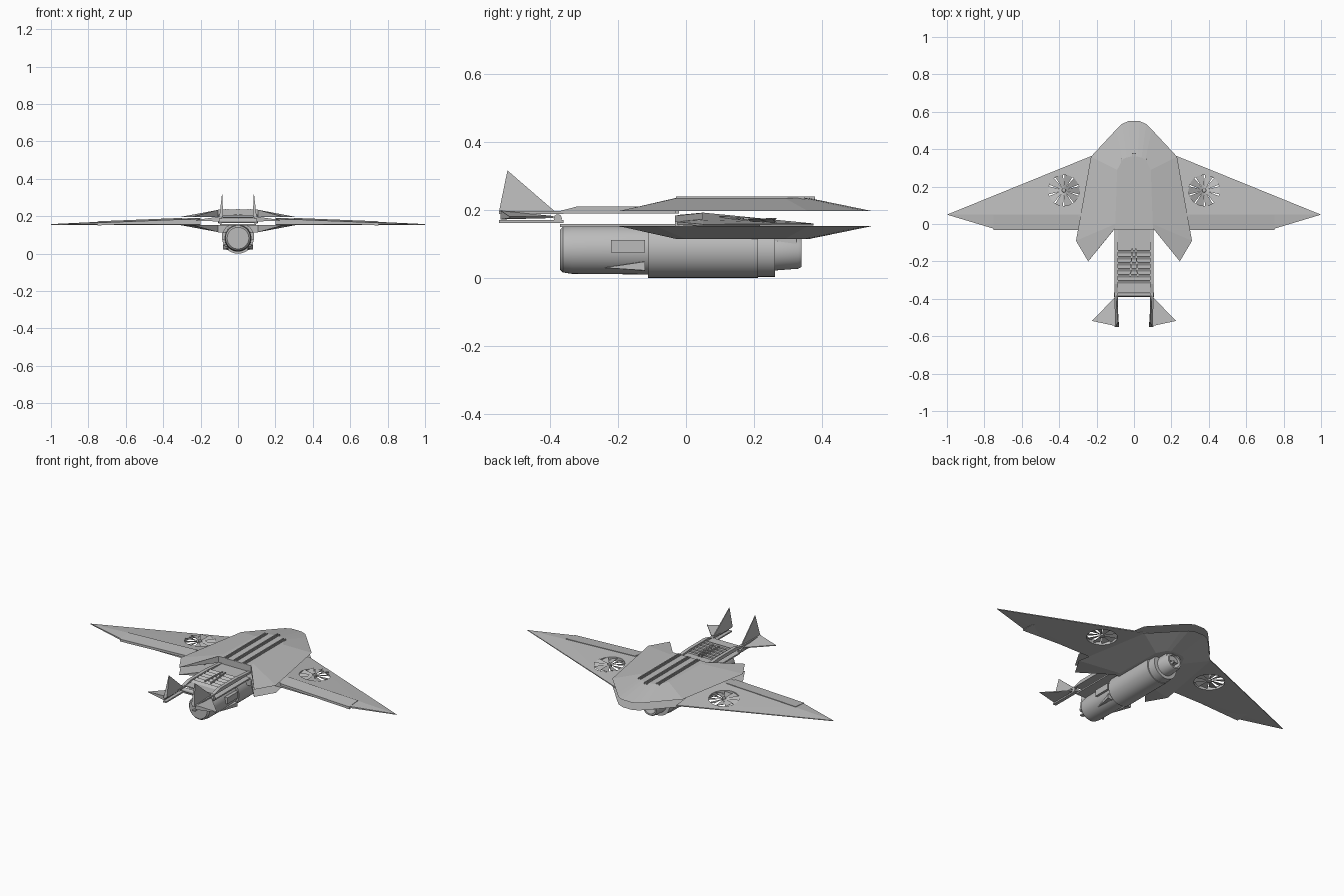
import bpy, bmesh, math
from mathutils import Vector, Matrix

cube = bpy.data.objects.get("Cube")
if cube:
    bpy.data.objects.remove(cube, do_unlink=True)

grey = bpy.data.materials.new("airframe_grey")
grey.use_nodes = True
colour = (0.5, 0.5, 0.5, 1)
grey.diffuse_color = colour
grey.node_tree.nodes["Principled BSDF"].inputs["Base Color"].default_value = colour


def finish(name, bm, mirror=False, smooth=False):
    """Turn a bmesh into a named object."""
    bmesh.ops.recalc_face_normals(bm, faces=bm.faces)
    me = bpy.data.meshes.new(name)
    bm.to_mesh(me)
    bm.free()
    me.materials.append(grey)
    if smooth:
        for p in me.polygons:
            p.use_smooth = True
        me.set_sharp_from_angle(angle=math.radians(35))
    ob = bpy.data.objects.new(name, me)
    bpy.context.collection.objects.link(ob)
    if mirror:
        ob.modifiers.new("mirror", "MIRROR").use_mirror_merge = False
    return ob


def hull(name, points, mirror=True):
    """Convex solid around a few corner points."""
    bm = bmesh.new()
    vs = [bm.verts.new(p) for p in points]
    bmesh.ops.convex_hull(bm, input=vs)
    bmesh.ops.dissolve_limit(bm, angle_limit=0.01, verts=bm.verts, edges=bm.edges)
    return finish(name, bm, mirror)


def box(name, x, y, z, mirror=True):
    return hull(name, [(a, b, c) for a in x for b in y for c in z], mirror)


def loft(bm, rings, caps=True):
    rows = [[bm.verts.new(p) for p in r] for r in rings]
    n = len(rows[0])
    for a, b in zip(rows, rows[1:]):
        for i in range(n):
            j = (i + 1) % n
            bm.faces.new((a[i], a[j], b[j], b[i]))
    if caps:
        bm.faces.new(rows[0])
        bm.faces.new(rows[-1])


def revolve(name, profile, cz, top=1.0, segs=40):
    """Lathe (y, radius) pairs about a lengthwise axis, flattened above top."""
    bm = bmesh.new()
    turns = [2 * math.pi * i / segs for i in range(segs)]
    loft(bm, [[(r * math.cos(t), y, min(top, cz + r * math.sin(t))) for t in turns]
              for y, r in profile])
    return finish(name, bm, smooth=True)


# Upper and lower body shells, with an open slit between them
outline = [(0.03, 0.55), (0.065, 0.535), (0.095, 0.505), (0.23, 0.36),
           (0.31, -0.09), (0.245, -0.2), (0.108, -0.03)]
plateau = [(0.02, 0.36), (0.04, 0.355), (0.06, 0.345), (0.09, 0.29),
           (0.1, 0.0), (0.104, -0.026), (0.106, -0.03)]


def shell(name, rim, crown):
    bm = bmesh.new()
    rings = []
    for half, z in ((outline, rim), (plateau, crown)):
        full = half + [(-x, y) for x, y in reversed(half)]
        rings.append([(x, y, z) for x, y in full])
    loft(bm, rings)
    return finish(name, bm)


shell("upper_body_shell", 0.196, 0.235)
shell("lower_body_shell", 0.153, 0.114)

# Long ribs along the back
for i, x in enumerate((-0.06, 0, 0.06)):
    end = 0.38 if x == 0 else 0.35
    for d in (-0.007, 0.007):
        box(f"back_rib_{i}", (x + d - 0.003, x + d + 0.003), (-0.03, end),
            (0.225, 0.24), False)

# Wing with a round opening for the lift fan
fan = Vector((0.375, 0.18, 0.168))
fan_r = 0.083
wing = hull("wing", [(0.2, 0.375, 0.154), (1, 0.05, 0.154), (0.75, -0.025, 0.156),
                     (0.2, -0.025, 0.156), (0.2, 0.375, 0.16), (1, 0.05, 0.158),
                     (0.75, -0.025, 0.165), (0.2, -0.025, 0.185),
                     (0.2, 0.05, 0.192), (0.75, 0.05, 0.17)], False)
bm = bmesh.new()
bmesh.ops.create_cone(bm, cap_ends=True, segments=32, radius1=fan_r, radius2=fan_r,
                      depth=0.2, matrix=Matrix.Translation(fan))
cutter = finish("fan_cutter", bm)
cutter.hide_render = True
cut = wing.modifiers.new("fan_opening", "BOOLEAN")
cut.operation, cut.object, cut.solver = "DIFFERENCE", cutter, "EXACT"
graph = bpy.context.evaluated_depsgraph_get()
wing.data = bpy.data.meshes.new_from_object(wing.evaluated_get(graph))
wing.modifiers.clear()
bpy.data.objects.remove(cutter, do_unlink=True)
wing.modifiers.new("mirror", "MIRROR").use_mirror_merge = False

# Lift fan: hub and tilted blades
bm = bmesh.new()
bmesh.ops.create_cone(bm, cap_ends=True, segments=16, radius1=0.014, radius2=0.01,
                      depth=0.02, matrix=Matrix.Translation(fan))
blades = 10
for k in range(blades):
    turn = Matrix.Translation(fan) @ Matrix.Rotation(2 * math.pi * k / blades, 4, "Z")
    quad = [(0.01, -0.004, 0.003), (fan_r, -0.022, 0.006),
            (fan_r, 0.022, -0.006), (0.01, 0.004, -0.003)]
    low = [turn @ Vector(p) for p in quad]
    loft(bm, [low, [p + Vector((0, 0, 0.002)) for p in low]])
finish("lift_fan", bm, True)

# Trailing edge flap, standing slightly proud of the wing
hull("wing_flap", [(x, y, z + s) for x, z in ((0.3, 0.187), (0.75, 0.169))
                   for y, s in ((0.048, 0.004), (-0.032, -0.004), (0.048, -0.015),
                                (-0.032, -0.018))])

# Rear deck: plates, rails, cross slats and centre strips
box("deck_top_plate", (-0.1, 0.1), (-0.37, -0.02), (0.19, 0.197), False)
box("deck_bottom_plate", (-0.095, 0.095), (-0.37, -0.02), (0.15, 0.158), False)
hull("deck_rail", [(x, y, z) for x in (0.085, 0.105)
                   for y, z in ((-0.37, 0.19), (-0.37, 0.197), (-0.32, 0.21),
                                (-0.16, 0.21), (-0.03, 0.2), (-0.03, 0.19))])
for k in range(6):
    y = -0.32 + 0.032 * k
    hull(f"deck_slat_{k + 1}", [(x, y + d, z) for x in (-0.085, 0.085)
                                for d, z in ((0, 0.196), (0.022, 0.196), (0.02, 0.207))],
         False)
hull("deck_centre_strip", [(x, y, z) for z in (0.196, 0.21)
                           for x, y in ((0.006, -0.13), (0.012, -0.13),
                                        (0.016, -0.28), (0.024, -0.28))])

# Tail booms, hinge and fins
for part, z in (("upper", (0.188, 0.196)), ("lower", (0.162, 0.17))):
    box(f"tail_boom_{part}", (0.085, 0.105), (-0.55, -0.36), z)
bm = bmesh.new()
bmesh.ops.create_cone(bm, cap_ends=True, segments=16, radius1=0.012, radius2=0.012,
                      depth=0.215, matrix=Matrix.Translation((0, -0.377, 0.175))
                      @ Matrix.Rotation(math.pi / 2, 4, "Y"))
finish("tail_hinge", bm, smooth=True)
hull("tail_fin", [(0.08, -0.55, 0.195), (0.1, -0.55, 0.195), (0.083, -0.525, 0.316),
                  (0.086, -0.525, 0.316), (0.09, -0.385, 0.195), (0.096, -0.385, 0.195)])
hull("tail_plane", [(0.1, -0.39, 0.176), (0.1, -0.39, 0.182), (0.1, -0.545, 0.172),
                    (0.1, -0.545, 0.198), (0.225, -0.518, 0.176), (0.225, -0.518, 0.18)])

# Engine pod slung under the body
revolve("engine_body", [(-0.371, 0.05), (-0.371, 0.058), (-0.362, 0.067), (-0.335, 0.071),
                        (-0.1, 0.073), (0.26, 0.07)], 0.083)
revolve("engine_sleeve", [(-0.112, 0.074), (-0.112, 0.085), (0.212, 0.085),
                          (0.212, 0.074)], 0.085, 0.15)
revolve("engine_collar", [(0.2, 0.06), (0.2, 0.077), (0.262, 0.077), (0.262, 0.055)],
        0.08, 0.15)
revolve("engine_intake", [(0.25, 0.056), (0.33, 0.05), (0.34, 0.045), (0.34, 0.036),
                          (0.29, 0.033), (0.29, 0.014), (0.335, 0.004)], 0.077)
box("intake_housing", (-0.045, 0.045), (0.24, 0.325), (0.08, 0.13), False)

# Side pods and small strakes on the engine
box("engine_side_pod", (0.06, 0.085), (-0.22, -0.12), (0.075, 0.112))
hull("engine_strake", [(0.05, -0.24, 0.03), (0.05, -0.12, 0.02), (0.05, -0.12, 0.05),
                       (0.08, -0.12, 0.022), (0.08, -0.12, 0.048)])
